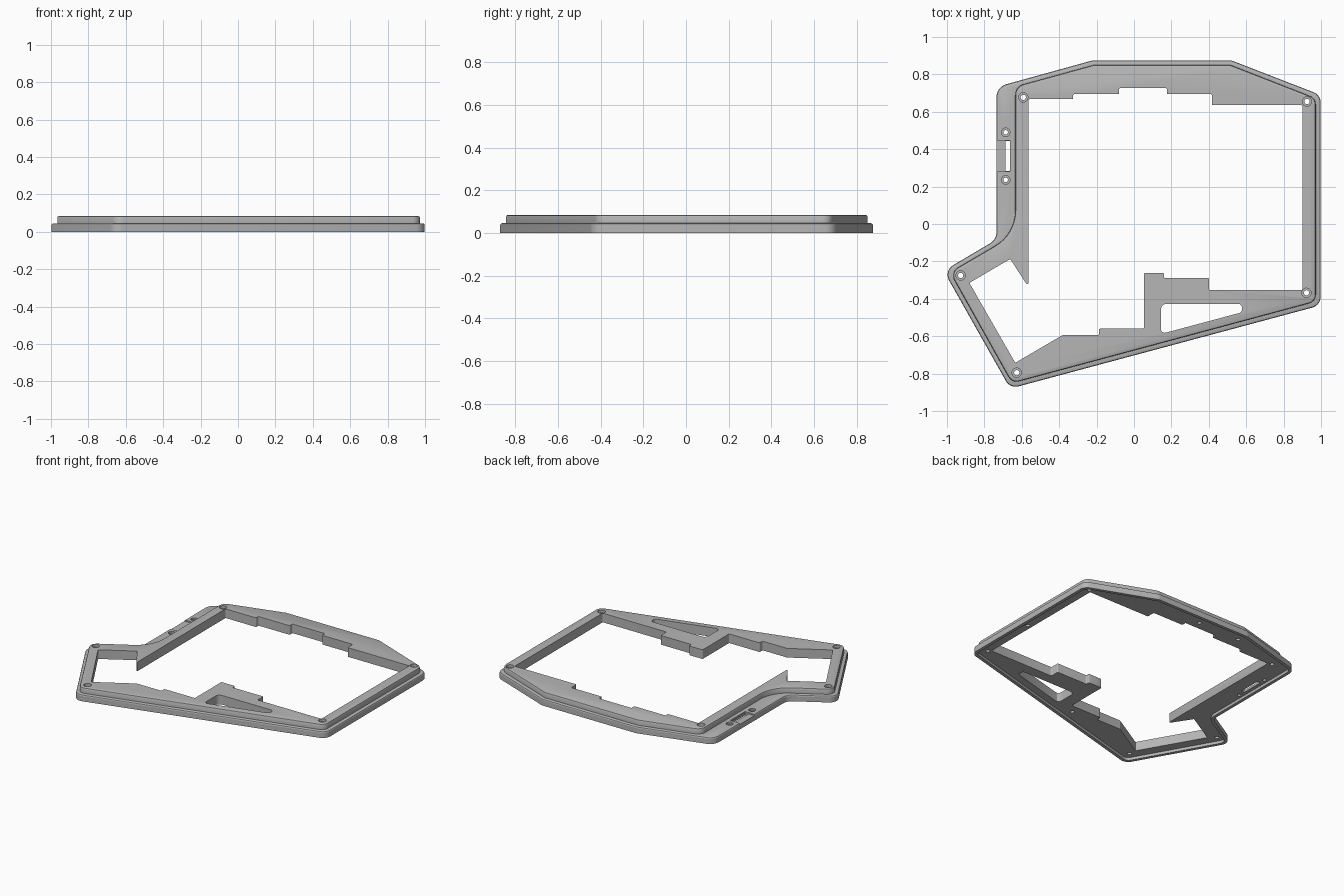
import bpy
import bmesh
import math
from mathutils import Vector

old = bpy.data.objects.get("Cube")
if old:
    bpy.data.objects.remove(old, do_unlink=True)

grey = bpy.data.materials.new("case_grey")
grey.use_nodes = True
grey.diffuse_color = (0.47, 0.47, 0.47, 1)
grey.node_tree.nodes["Principled BSDF"].inputs["Base Color"].default_value = grey.diffuse_color


def rounded_outline(corners, radii, inset=0.0, steps=8):
    """Inset a counter-clockwise polygon and round its corners."""
    pts = [Vector(c) for c in corners]
    n = len(pts)
    frames = []
    for i in range(n):
        a = (pts[i] - pts[i - 1]).normalized()
        b = (pts[(i + 1) % n] - pts[i]).normalized()
        turn = math.atan2(a.x * b.y - a.y * b.x, a.dot(b))
        na, nb = Vector((-a.y, a.x)), Vector((-b.y, b.x))
        corner = pts[i] + (na + nb) * inset / (1 + na.dot(nb))
        frames.append((corner, a, na, turn))
    out = []
    for (corner, a, na, turn), r in zip(frames, radii):
        side = 1 if turn > 0 else -1
        r = max(r - side * inset, 0.001)
        start = corner - a * r * math.tan(abs(turn) / 2)
        centre = start + na * side * r
        for k in range(steps + 1):
            ang = turn * k / steps
            d = start - centre
            out.append(centre + Vector((d.x * math.cos(ang) - d.y * math.sin(ang),
                                        d.x * math.sin(ang) + d.y * math.cos(ang))))
    return out


def loft(name, rings):
    """Solid from stacked (outline, height) rings."""
    bm = bmesh.new()
    loops = [[bm.verts.new((p.x, p.y, z)) for p in outline] for outline, z in rings]
    n = len(loops[0])
    for low, high in zip(loops, loops[1:]):
        for i in range(n):
            j = (i + 1) % n
            bm.faces.new((low[i], low[j], high[j], high[i]))
    bm.faces.new(loops[0][::-1])
    bm.faces.new(loops[-1])
    bmesh.ops.recalc_face_normals(bm, faces=bm.faces)
    mesh = bpy.data.meshes.new(name)
    bm.to_mesh(mesh)
    bm.free()
    mesh.materials.append(grey)
    obj = bpy.data.objects.new(name, mesh)
    bpy.context.collection.objects.link(obj)
    return obj


def prism(name, corners, r, z0, z1, inset=0.0, steps=4):
    radii = r if isinstance(r, list) else [r] * len(corners)
    outline = rounded_outline(corners, radii, inset, steps)
    return loft(name, [(outline, z0), (outline, z1)])


def cylinder(name, x, y, r, z0, z1, sides=24):
    ring = [Vector((x + r * math.cos(k * math.tau / sides),
                    y + r * math.sin(k * math.tau / sides))) for k in range(sides)]
    return loft(name, [(ring, z0), (ring, z1)])


def box(x0, x1, y0, y1):
    return [(x0, y0), (x1, y0), (x1, y1), (x0, y1)]


def combine(target, other, operation):
    mod = target.modifiers.new(operation.lower(), 'BOOLEAN')
    mod.operation = operation
    mod.solver = 'EXACT'
    mod.object = other
    bpy.context.view_layer.objects.active = target
    bpy.ops.object.modifier_apply(modifier=mod.name)
    bpy.data.objects.remove(other, do_unlink=True)


# Lower rim with a softened top edge
rim = [(-0.735, 0.733), (-0.735, -0.083), (-1.018, -0.25), (-0.662, -0.88),
       (0.998, -0.435), (0.998, 0.69), (0.52, 0.875), (-0.22, 0.875)]
rim_r = [0.07, 0.07, 0.06, 0.06, 0.06, 0.06, 0.05, 0.05]
frame = loft("case_frame", [(rounded_outline(rim, rim_r, d), z) for d, z in
                            ((0, 0), (0, 0.037), (0.003, 0.043), (0.01, 0.046))])

# Raised upper tier, stepped in and leaving a shelf on the right side
tier = [(-0.635, 0.735), (-0.635, -0.054), (-0.984, -0.258), (-0.652, -0.851),
        (0.972, -0.415), (0.972, 0.672), (0.516, 0.85), (-0.216, 0.85)]
tier_r = [0.06, 0.22, 0.05, 0.05, 0.05, 0.05, 0.05, 0.05]
upper = loft("upper_tier", [(rounded_outline(tier, tier_r, d), z) for d, z in
                            ((0, 0.03), (0, 0.075), (0.003, 0.082), (0.01, 0.085))])
combine(frame, upper, 'UNION')

# Recess underneath for a base plate
combine(frame, prism("base_recess", rim, rim_r, -0.05, 0.02, 0.022, 8), 'DIFFERENCE')

# Stepped central opening
opening = [(-0.565, 0.667), (-0.565, -0.336), (-0.662, -0.187), (-0.88, -0.315),
           (-0.635, -0.742), (-0.38, -0.593), (-0.187, -0.593), (-0.187, -0.56),
           (0.053, -0.56), (0.053, -0.262), (0.16, -0.262), (0.16, -0.288),
           (0.4, -0.288), (0.4, -0.352), (0.902, -0.352), (0.902, 0.635),
           (0.416, 0.635), (0.416, 0.694), (0.176, 0.694), (0.176, 0.726),
           (-0.08, 0.726), (-0.08, 0.694), (-0.325, 0.694), (-0.325, 0.667)]
combine(frame, prism("opening", opening, 0.006, -0.1, 0.2), 'DIFFERENCE')

# Tapered window in the front web
window = [(0.144, -0.427), (0.144, -0.588), (0.577, -0.472), (0.577, -0.427)]
combine(frame, prism("window", window, [0.03, 0.02, 0.02, 0.02], -0.1, 0.2), 'DIFFERENCE')

# Corner screw holes with counterbores
for x, y in ((-0.592, 0.677), (0.925, 0.655), (0.922, -0.368),
             (-0.627, -0.795), (-0.927, -0.275)):
    combine(frame, cylinder("bore", x, y, 0.025, 0.065, 0.2), 'DIFFERENCE')
    combine(frame, cylinder("hole", x, y, 0.014, -0.1, 0.2), 'DIFFERENCE')

# Shelf: two screw holes, a shallow channel and a slot
for y in (0.49, 0.236):
    combine(frame, cylinder("bore", -0.686, y, 0.023, 0.034, 0.2), 'DIFFERENCE')
    combine(frame, cylinder("hole", -0.686, y, 0.012, -0.1, 0.2), 'DIFFERENCE')
channel = box(-0.8, -0.662, 0.282, 0.447)
combine(frame, prism("channel", channel, 0.002, 0.036, 0.2), 'DIFFERENCE')
combine(frame, prism("slot", box(-0.688, -0.664, 0.284, 0.445), 0.004, -0.1, 0.2), 'DIFFERENCE')

# Blind fastening holes underneath
for x, y in ((0.935, 0.05), (0.11, 0.785), (-0.22, 0.78), (0.0, -0.62)):
    combine(frame, cylinder("blind_hole", x, y, 0.014, -0.1, 0.06), 'DIFFERENCE')

# Smooth the rounded walls, keep machined edges crisp
bpy.ops.object.select_all(action='DESELECT')
frame.select_set(True)
bpy.context.view_layer.objects.active = frame
bpy.ops.object.shade_smooth_by_angle(angle=math.radians(25))
